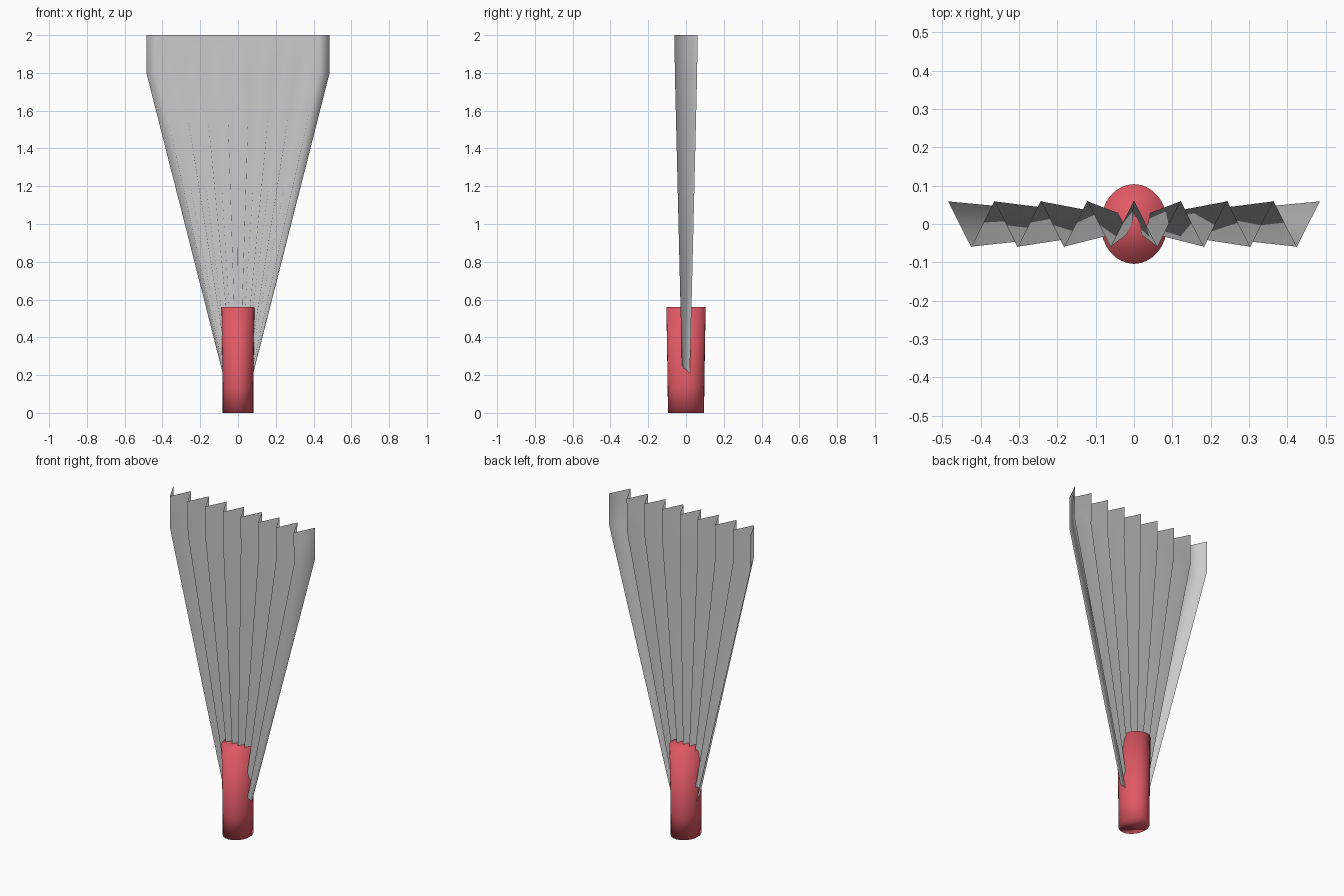
import bpy, bmesh, math

if "Cube" in bpy.data.objects:
    bpy.data.objects.remove(bpy.data.objects["Cube"])


def finish(name, bm):
    mesh = bpy.data.meshes.new(name)
    bm.to_mesh(mesh)
    bm.free()
    mesh.shade_smooth()
    ob = bpy.data.objects.new(name, mesh)
    bpy.context.collection.objects.link(ob)
    return ob


# Oval handle: tapered, capped at both ends
SIDES = 32
bm = bmesh.new()
rings = []
for z, rx, ry in [(0, .081, .096), (.14, .081, .097), (.56, .087, .104)]:
    rings.append([bm.verts.new((rx * math.cos(a), ry * math.sin(a), z))
                  for a in (2 * math.pi * i / SIDES for i in range(SIDES))])
for lo, hi in zip(rings, rings[1:]):
    for i in range(SIDES):
        j = (i + 1) % SIDES
        bm.faces.new((lo[i], lo[j], hi[j], hi[i]))
bm.faces.new(rings[0][::-1])
bm.faces.new(rings[-1])
handle = finish("handle", bm)
red = bpy.data.materials.new("red")
red.diffuse_color = (.75, .1, .13, 1)
red.use_nodes = True
red.node_tree.nodes["Principled BSDF"].inputs["Base Color"].default_value = red.diffuse_color
handle.data.materials.append(red)

# Pleated paper fan: zigzag rows (height, half width, fold depth)
FOLDS = 16
bm = bmesh.new()
rows = []
for z, half, depth in [(.1, .053, .018), (1.8, .485, .059), (2, .485, .061)]:
    rows.append([bm.verts.new((half * (2 * i / FOLDS - 1),
                               depth if i % 2 == 0 else -depth, z))
                 for i in range(FOLDS + 1)])
for lo, hi in zip(rows, rows[1:]):
    for i in range(FOLDS):
        bm.faces.new((lo[i], lo[i + 1], hi[i + 1], hi[i]))
finish("pleated_fan", bm)
